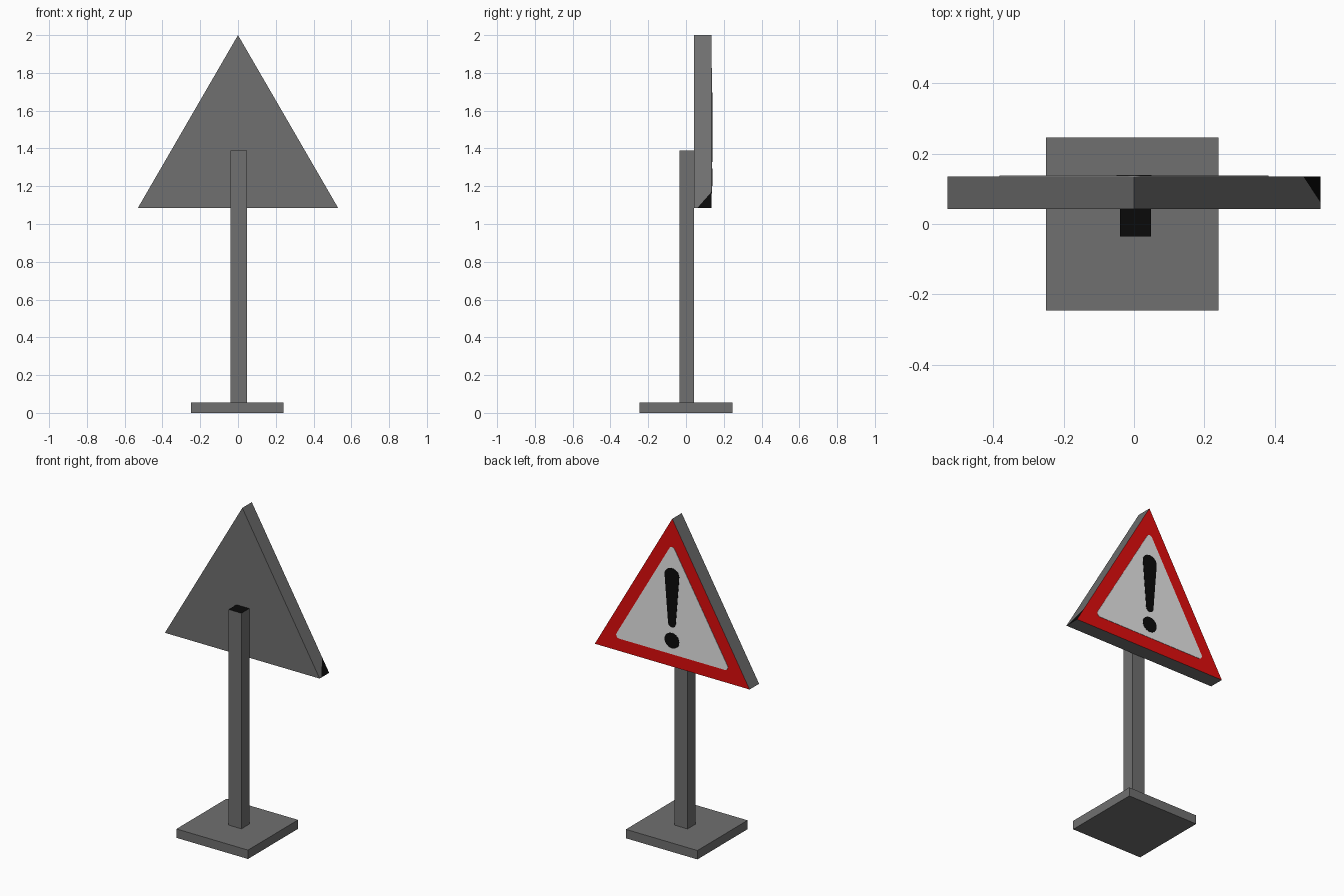
import bpy, bmesh, math
from mathutils import Vector

if "Cube" in bpy.data.objects:
    bpy.data.objects.remove(bpy.data.objects["Cube"])


def material(name, rgb):
    m = bpy.data.materials.new(name)
    m.diffuse_color = (*rgb, 1)
    m.use_nodes = True
    m.node_tree.nodes["Principled BSDF"].inputs["Base Color"].default_value = m.diffuse_color
    return m


GREY = material("grey_metal", (0.16, 0.16, 0.16))
RED = material("sign_red", (0.75, 0.004, 0.004))
WHITE = material("sign_white", (0.8, 0.8, 0.8))
BLACK = material("symbol_black", (0.003, 0.003, 0.003))


def finish(name, bm, mats):
    bmesh.ops.recalc_face_normals(bm, faces=bm.faces)
    me = bpy.data.meshes.new(name)
    bm.to_mesh(me)
    bm.free()
    for m in mats:
        me.materials.append(m)
    ob = bpy.data.objects.new(name, me)
    bpy.context.collection.objects.link(ob)
    return ob


def box(name, lo, hi, mats, top_index=0):
    bm = bmesh.new()
    bmesh.ops.create_cube(bm, size=1)
    for v in bm.verts:
        v.co = [lo[i] if v.co[i] < 0 else hi[i] for i in range(3)]
    bm.normal_update()
    for f in bm.faces:
        if f.normal.z > 0.9:
            f.material_index = top_index
    return finish(name, bm, mats)


def prism(outline, y0, y1):
    """Extrude an x/z outline from y0 to y1."""
    bm = bmesh.new()
    face = bm.faces.new([bm.verts.new((x, y0, z)) for x, z in outline])
    ext = bmesh.ops.extrude_face_region(bm, geom=[face])
    for v in ext["geom"]:
        if isinstance(v, bmesh.types.BMVert):
            v.co.y = y1
    bmesh.ops.recalc_face_normals(bm, faces=bm.faces)
    return bm


def arc(cx, cz, rx, rz, a0, a1, n):
    return [(cx + rx * math.cos(math.radians(a0 + (a1 - a0) * i / n)),
             cz + rz * math.sin(math.radians(a0 + (a1 - a0) * i / n))) for i in range(n + 1)]


# Base and post
box("base_plate", (-0.25, -0.245, 0), (0.24, 0.245, 0.055), [GREY])
box("post", (-0.04, -0.035, 0.055), (0.048, 0.042, 1.39), [GREY, BLACK], 1)

# Triangular board: grey body, red display face, dark mark at one side corner
Y0, Y1, HALF, LOW, TOP = 0.042, 0.135, 0.53, 1.085, 2.0
bm = prism([(-HALF, LOW), (HALF, LOW), (0, TOP)], Y0, Y1)
side = max(bm.faces, key=lambda f: f.normal.x)
t = 0.085 / (TOP - LOW)
p = Vector((HALF * (1 - t), Y1, LOW + 0.085))
q = Vector((HALF, 0.06, LOW))
cut = (p - q).cross(side.normal).normalized()
corner = Vector((HALF, Y1, LOW))
if (corner - p).dot(cut) < 0:
    cut.negate()
bmesh.ops.bisect_plane(bm, geom=[side] + list(side.edges) + list(side.verts),
                       plane_co=p, plane_no=cut)
bm.normal_update()
for f in bm.faces:
    if f.normal.y > 0.9:
        f.material_index = 1
    elif f.normal.x > 0.5 and (f.calc_center_median() - p).dot(cut) > 0:
        f.material_index = 2
finish("sign_board", bm, [GREY, RED, BLACK])

# White panel with rounded corners
R = 0.02
panel = (arc(0.397 - R * 1.732, 1.162 + R, R, R, -90, 30, 6)
         + arc(0, 1.846 - 2 * R, R, R, 30, 150, 6)
         + arc(-0.397 + R * 1.732, 1.162 + R, R, R, 150, 270, 6))
finish("white_panel", prism(panel, Y1 - 0.001, Y1 + 0.002), [WHITE])

# Warning symbol: tapered bar and dot
bar = arc(0, 1.65, 0.05, 0.045, 0, 180, 14) + arc(0, 1.355, 0.026, 0.026, 180, 360, 10)
finish("warning_bar", prism(bar, Y1, Y1 + 0.004), [BLACK])
dot = arc(0, 1.247, 0.05, 0.047, 0, 345, 23)
finish("warning_dot", prism(dot, Y1, Y1 + 0.004), [BLACK])
